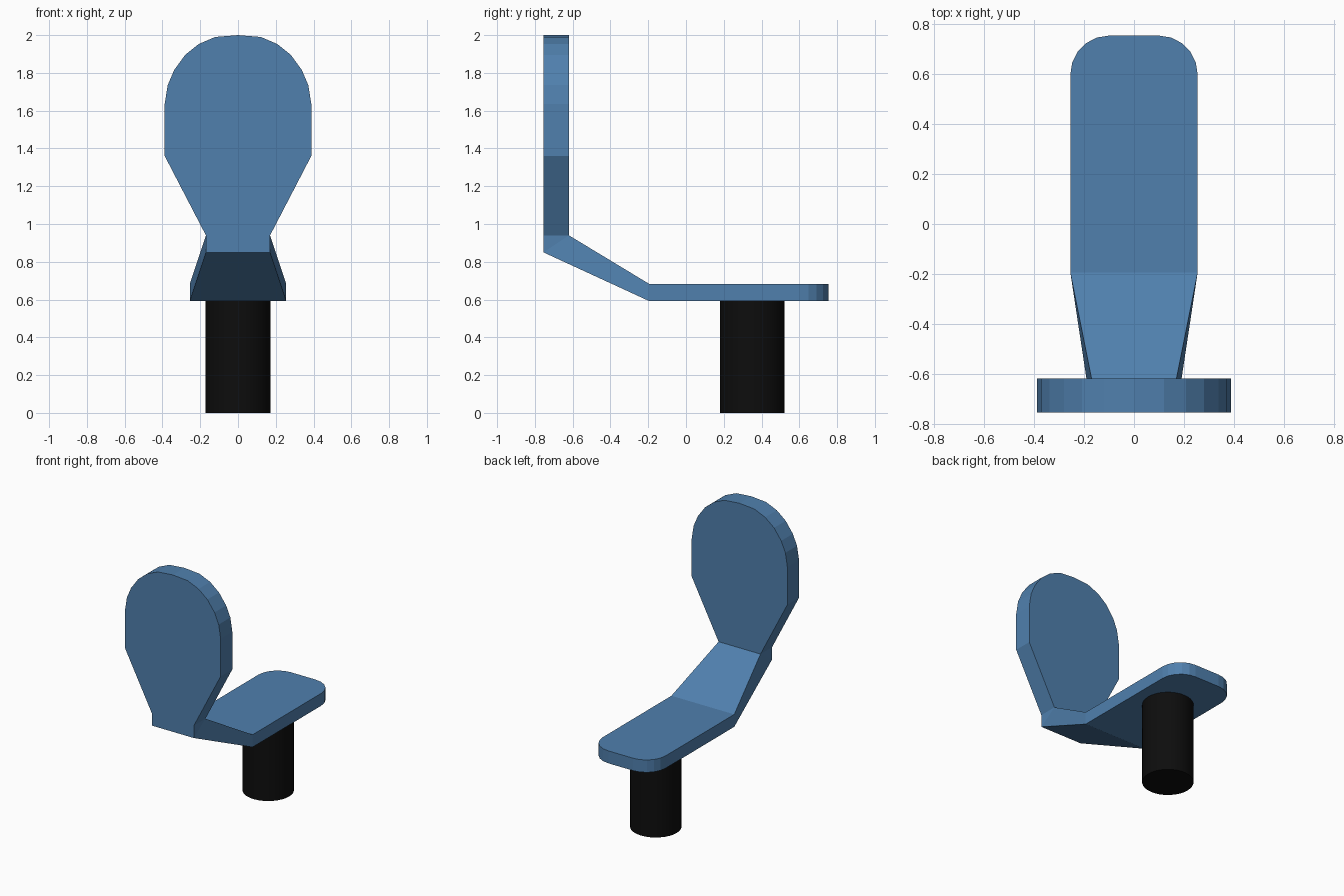
import bpy, bmesh
from math import sin, cos, pi

if "Cube" in bpy.data.objects:
    bpy.data.objects.remove(bpy.data.objects["Cube"])


def material(name, color):
    m = bpy.data.materials.new(name)
    m.diffuse_color = (*color, 1)
    m.use_nodes = True
    m.node_tree.nodes["Principled BSDF"].inputs["Base Color"].default_value = m.diffuse_color
    return m


blue = material("blue", (0.08, 0.215, 0.42))
black = material("black", (0.004, 0.004, 0.004))
bm = bmesh.new()


def face(*points):
    bm.faces.new([bm.verts.new(p) for p in points])


def mirrored(half):
    # right half outline running to the middle, reflected to the left
    return half + [(-x, v) for x, v in reversed(half) if x > 1e-6]


def slab(outline, lower, upper):
    # two caps and a wall, left open between the last and first points
    a, b = [lower(*p) for p in outline], [upper(*p) for p in outline]
    face(*a)
    face(*b)
    for i in range(len(a) - 1):
        face(a[i], a[i + 1], b[i + 1], b[i])


# Backrest paddle
YF, YB, ZB, ZF, NECK = -0.755, -0.62, 0.94, 0.85, 0.17
back = mirrored([(NECK, ZB), (0.388, 1.36), (0.388, 1.636), (0.372, 1.736),
                 (0.338, 1.815), (0.28, 1.895), (0.208, 1.953),
                 (0.121, 1.99), (0, 2.0)])
slab(back, lambda x, z: (x, YF, z), lambda x, z: (x, YB, z))
face((NECK, YF, ZB), (-NECK, YF, ZB), (-NECK, YF, ZF), (NECK, YF, ZF))

# Seat pan with rounded free end
Y0, Z0, Z1, W, R = -0.195, 0.592, 0.683, 0.255, 0.155
pan = mirrored([(W, Y0)] + [(W - R + R * cos(i * pi / 10), 0.6 + R * sin(i * pi / 10))
                            for i in range(6)])
slab(pan, lambda x, y: (x, y, Z0), lambda x, y: (x, y, Z1))

# Tapered bent neck joining seat and backrest
face((-NECK, YB, ZB), (NECK, YB, ZB), (W, Y0, Z1), (-W, Y0, Z1))
face((-NECK, YF, ZF), (NECK, YF, ZF), (W, Y0, Z0), (-W, Y0, Z0))
for s in (-1, 1):
    face((s * NECK, YF, ZF), (s * NECK, YB, ZB), (s * W, Y0, Z1), (s * W, Y0, Z0))
    face((s * NECK, YF, ZF), (s * NECK, YF, ZB), (s * NECK, YB, ZB))

bmesh.ops.remove_doubles(bm, verts=bm.verts, dist=1e-4)
bmesh.ops.recalc_face_normals(bm, faces=bm.faces)
mesh = bpy.data.meshes.new("seat_shell")
bm.to_mesh(mesh)
bm.free()
mesh.materials.append(blue)
bpy.context.collection.objects.link(bpy.data.objects.new("seat_shell", mesh))

# Round support post
bpy.ops.mesh.primitive_cylinder_add(vertices=32, radius=0.171, depth=Z0,
                                    location=(0, 0.35, Z0 / 2))
post = bpy.context.object
post.name = "support_post"
post.data.materials.append(black)
bpy.ops.object.shade_smooth_by_angle()
